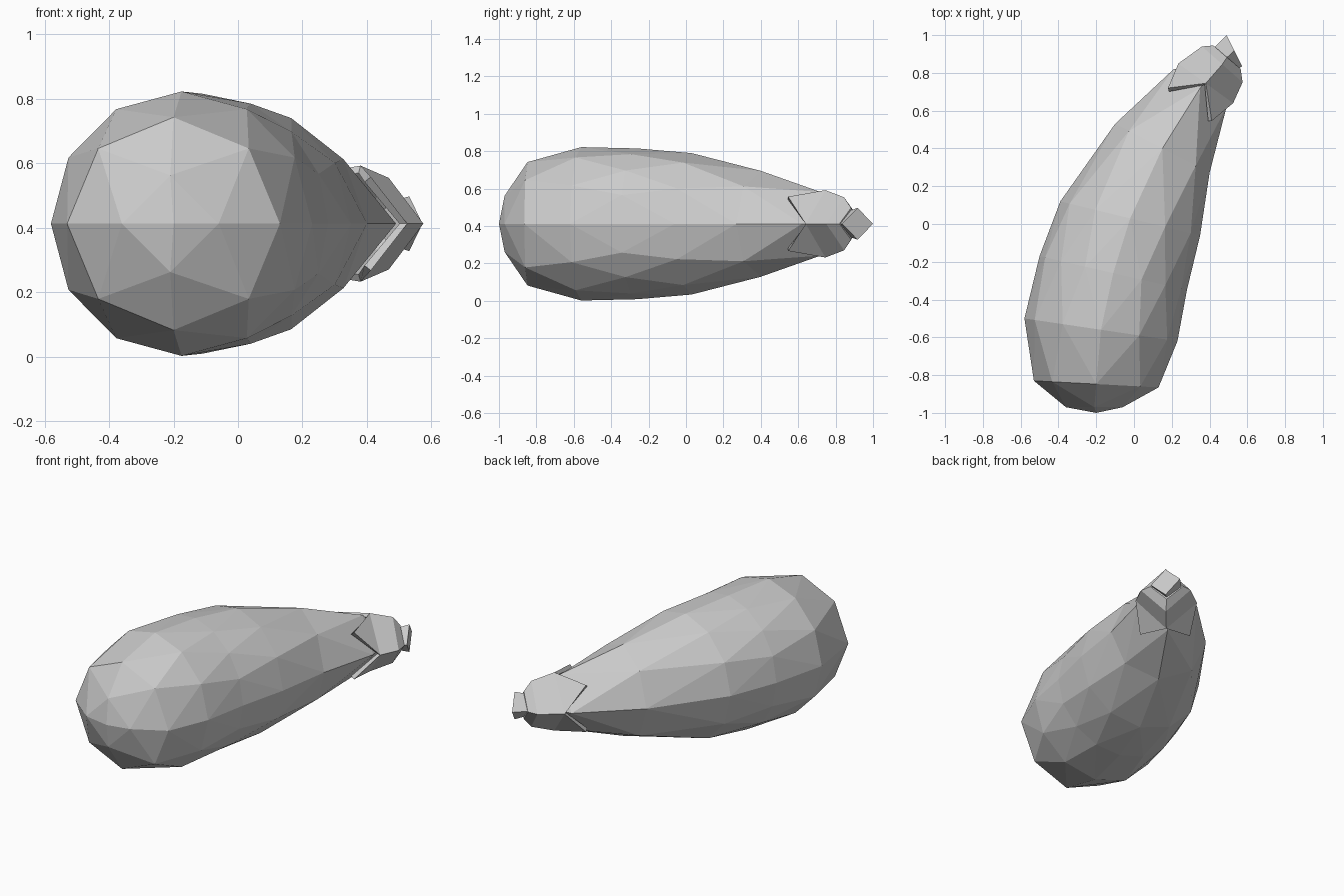
import bpy, bmesh, math
from mathutils import Vector

if "Cube" in bpy.data.objects:
    bpy.data.objects.remove(bpy.data.objects["Cube"])

ZC = 0.412  # height of the central axis


def ring(bm, left, right, rz, n):
    """Elliptical ring whose horizontal diameter runs from left to right (x, y)."""
    l, r = Vector((*left, ZC)), Vector((*right, ZC))
    c, u = (l + r) / 2, (r - l) / 2
    if n == 1:
        return [bm.verts.new(c)]
    return [bm.verts.new(c + u * math.cos(a) + Vector((0, 0, rz * math.sin(a))))
            for a in (2 * math.pi * k / n for k in range(n))]


def stitch(bm, a, b):
    """Triangle strip between two rings with different point counts."""
    n, m = len(a), len(b)
    ends_a, ends_b = (n if n > 1 else 0), (m if m > 1 else 0)
    i = j = 0
    while i < ends_a or j < ends_b:
        if j >= ends_b or (i < ends_a and (i + .5) / n < (j + .5) / m):
            bm.faces.new((a[i % n], a[(i + 1) % n], b[j % m]))
            i += 1
        else:
            bm.faces.new((a[i % n], b[(j + 1) % m], b[j % m]))
            j += 1


def finish(bm, name):
    bmesh.ops.recalc_face_normals(bm, faces=bm.faces[:])
    me = bpy.data.meshes.new(name)
    bm.to_mesh(me)
    bm.free()
    ob = bpy.data.objects.new(name, me)
    bpy.context.collection.objects.link(ob)
    return ob


# Fruit body: faceted geodesic sphere stretched along a bent axis
bm = bmesh.new()
profile = [
    ((-.20, -1.0), (-.20, -1.0), 0, 1),
    ((-.36, -.97), (-.06, -.97), .15, 4),
    ((-.53, -.83), (.13, -.865), .33, 8),
    ((-.58, -.50), (.23, -.62), .41, 12),
    ((-.50, -.17), (.28, -.35), .403, 16),
    ((-.39, .12), (.35, -.06), .378, 12),
    ((-.10, .53), (.40, .27), .283, 8),
    ((.21, .82), (.49, .62), .17, 4),
    ((.45, .83), (.45, .83), 0, 1),
]
rings = [ring(bm, *p) for p in profile]
for a, b in zip(rings, rings[1:]):
    stitch(bm, a, b)
finish(bm, "fruit_body")

# Leafy cap: four-sided collar with a pointed leaf on each side
bm = bmesh.new()
base = ring(bm, (.235, .85), (.525, .64), .18, 4)
rim = ring(bm, (.36, .94), (.575, .75), .142, 4)
inner = ring(bm, (.42, .945), (.565, .82), .085, 4)
axis, side = Vector((.6, .8, 0)), Vector((.8, -.6, 0))
centre = Vector((.38, .745, ZC))
for k in range(4):
    k2 = (k + 1) % 4
    a = math.radians(45 + 90 * k)
    tip = bm.verts.new(centre - axis * .14 + side * .205 * math.cos(a)
                       + Vector((0, 0, .205 * math.sin(a))))
    bm.faces.new((base[k], base[k2], rim[k2], rim[k]))
    bm.faces.new((base[k], tip, base[k2]))
    bm.faces.new((rim[k], rim[k2], inner[k2], inner[k]))
bm.faces.new(inner)
cap = finish(bm, "leafy_cap")
solid = cap.modifiers.new("thickness", 'SOLIDIFY')
solid.thickness = .025
solid.offset = -1

# Short cut stem
bm = bmesh.new()
low = ring(bm, (.42, .93), (.55, .82), .07, 4)
top = ring(bm, (.49, 1.0), (.572, .835), .085, 4)
for k in range(4):
    k2 = (k + 1) % 4
    bm.faces.new((low[k], low[k2], top[k2], top[k]))
bm.faces.new(low)
bm.faces.new(top)
finish(bm, "stem")
